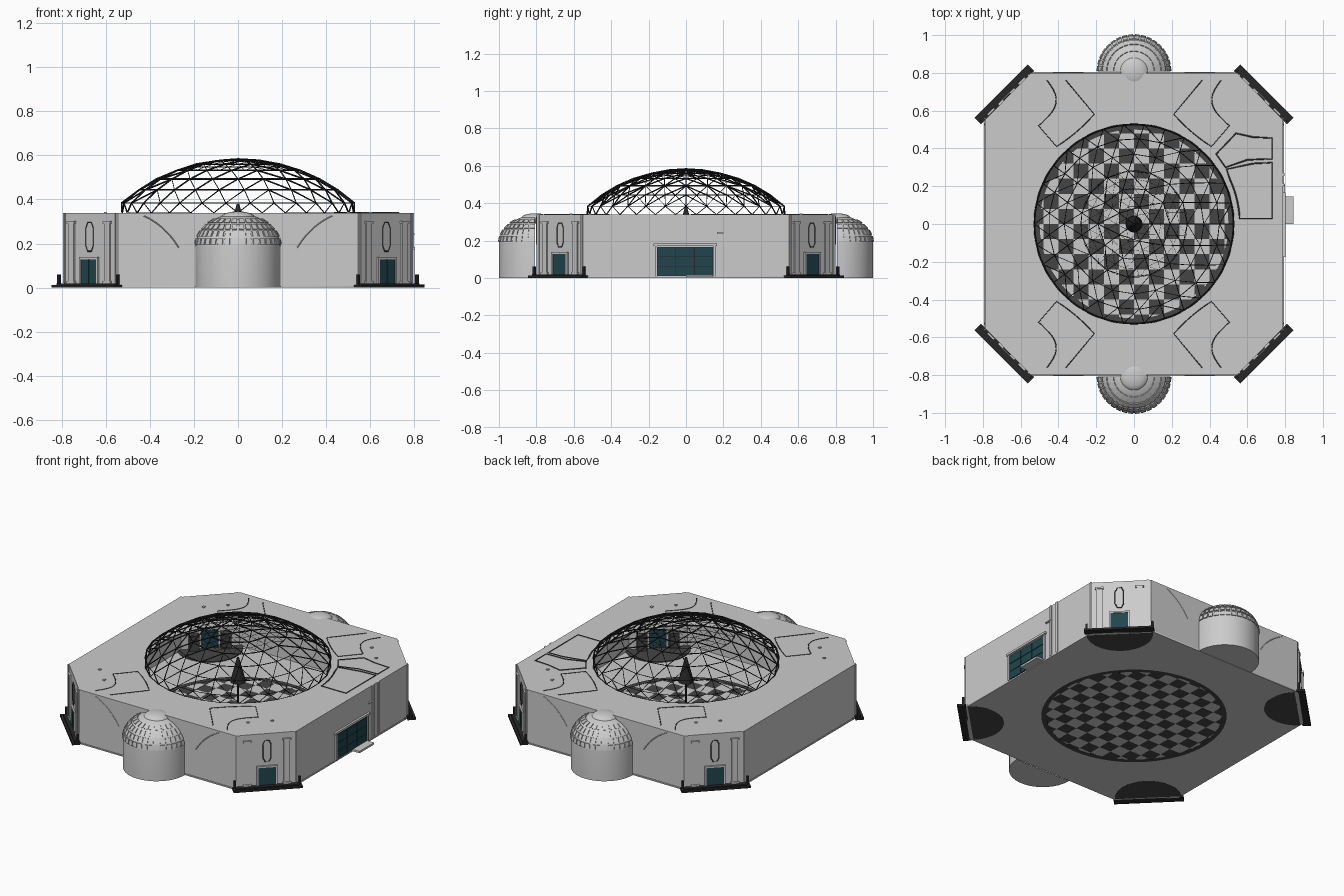
import bpy, bmesh, math
from math import sin, cos, pi, radians, hypot
from mathutils import Matrix, Vector

if "Cube" in bpy.data.objects:
    bpy.data.objects.remove(bpy.data.objects["Cube"])

H = 0.338          # roof height
HOLE = 0.528       # radius of roof opening
OCT = [(.79, .55), (.545, .80), (-.545, .80), (-.79, .55),
       (-.79, -.55), (-.545, -.80), (.545, -.80), (.79, -.55)]

def material(name, col):
    m = bpy.data.materials.new(name)
    m.diffuse_color = (*col, 1)
    m.use_nodes = True
    m.node_tree.nodes["Principled BSDF"].inputs["Base Color"].default_value = m.diffuse_color
    return m

BLACK = material("black_metal", (.02, .02, .02))
DARK = material("dark_stone", (.06, .06, .06))
TEAL = material("dark_teal", (.015, .06, .075))

def add(name, data, mat=None):
    ob = bpy.data.objects.new(name, data)
    bpy.context.collection.objects.link(ob)
    if mat:
        data.materials.append(mat)
    return ob

def from_bm(name, bm, mat=None, smooth=False):
    bmesh.ops.remove_doubles(bm, verts=bm.verts, dist=1e-5)
    bmesh.ops.recalc_face_normals(bm, faces=bm.faces)
    me = bpy.data.meshes.new(name)
    bm.to_mesh(me)
    bm.free()
    ob = add(name, me, mat)
    if smooth:
        bpy.context.view_layer.objects.active = ob
        ob.select_set(True)
        bpy.ops.object.shade_smooth_by_angle(angle=radians(35))
        ob.select_set(False)
    return ob

def boxes(name, items, frames=(Matrix(),), mat=None):
    """items: (x0, x1, y0, y1, z0, z1), repeated in every frame"""
    bm = bmesh.new()
    for f in frames:
        for x0, x1, y0, y1, z0, z1 in items:
            m = Matrix.Translation(((x0+x1)/2, (y0+y1)/2, (z0+z1)/2)) @ Matrix.Diagonal((x1-x0, y1-y0, z1-z0, 1))
            bmesh.ops.create_cube(bm, size=1, matrix=f @ m)
    return from_bm(name, bm, mat)

def plate(name, loops, z0, z1, mat=None):
    cu = bpy.data.curves.new(name, 'CURVE')
    cu.dimensions, cu.fill_mode, cu.extrude = '2D', 'BOTH', (z1-z0)/2
    for pts in loops:
        sp = cu.splines.new('POLY')
        sp.points.add(len(pts)-1)
        sp.use_cyclic_u = True
        for p, q in zip(sp.points, pts):
            p.co = (q[0], q[1], 0, 1)
    ob = add(name, cu, mat)
    ob.location.z = (z0+z1)/2
    return ob

def lines(name, paths, mat=BLACK, r=.0025, closed=False):
    cu = bpy.data.curves.new(name, 'CURVE')
    cu.dimensions, cu.bevel_depth, cu.bevel_resolution = '3D', r, 0
    for pts in paths:
        sp = cu.splines.new('POLY')
        sp.points.add(len(pts)-1)
        sp.use_cyclic_u = closed
        for p, q in zip(sp.points, pts):
            p.co = (*q, 1)
    return add(name, cu, mat)

def arc(cx, cy, r, a0, a1, n):
    return [(cx + r*cos(radians(a0+(a1-a0)*i/n)), cy + r*sin(radians(a0+(a1-a0)*i/n))) for i in range(n+1)]

circle = arc(0, 0, HOLE, 0, 354, 59)

# outer walls, roof with round opening, floor slab
bm = bmesh.new()
lo = [bm.verts.new((x, y, .004)) for x, y in OCT]
hi = [bm.verts.new((x, y, H)) for x, y in OCT]
for i in range(8):
    j = (i+1) % 8
    bm.faces.new((lo[i], lo[j], hi[j], hi[i]))
walls = from_bm("walls", bm)
sol = walls.modifiers.new("thickness", 'SOLIDIFY')
sol.thickness, sol.offset = .012, -1
plate("roof", [OCT, circle], H-.008, H)
plate("floor", [[(x*1.005, y*1.005) for x, y in OCT], circle], 0, .008)

# checkered hall floor, visible from both sides
for dark in (0, 1):
    bm = bmesh.new()
    s = .08 / 3
    for i in range(-7, 7):
        for j in range(-7, 7):
            if (i+j) % 2 != dark:
                continue
            for k in range(9):
                a, b = i*.08 + k % 3*s, j*.08 + k//3*s
                if hypot(a+s/2, b+s/2) > .51:
                    continue
                for z in (.001, .01):
                    q = []
                    for u, v in ((a, b), (a+s, b), (a+s, b+s), (a, b+s)):
                        f = min(1, .51/max(hypot(u, v), 1e-6))
                        q.append(bm.verts.new((u*f, v*f, z)))
                    bm.faces.new(q)
    from_bm(("light_tiles", "dark_tiles")[dark], bm, (None, DARK)[dark])
plate("floor_ring", [circle, arc(0, 0, .50, 0, 354, 59)], 0, .012, DARK)

# lattice dome: triangulated cap of 5k-sided rings on a short drum
def lattice(name, rings, thick, drum=False):
    bm = bmesh.new()
    amax = math.asin(.528/.80) * rings[1] / 6
    n = rings[0]
    def v(k, s, j):
        t = amax*k/n
        a = 2*pi*(s + (j/k if k else 0))/5
        return bm.verts.new((.8*sin(t)*cos(a), .8*sin(t)*sin(a), .583-.8*(1-cos(t))))
    for k in range(1, n+1):
        for s in range(5):
            for j in range(k):
                bm.faces.new((v(k, s, j), v(k, s, j+1), v(k-1, s, j)))
                if j < k-1:
                    bm.faces.new((v(k-1, s, j), v(k, s, j+1), v(k-1, s, j+1)))
    if drum:
        zt = .583-.8*(1-cos(amax))
        p = lambda i, z: bm.verts.new((HOLE*cos(2*pi*i/30), HOLE*sin(2*pi*i/30), z))
        for i in range(30):
            bm.faces.new((p(i, zt), p(i+1, zt), p(i+.5, H)))
            bm.faces.new((p(i+.5, H), p(i+1.5, H), p(i+1, zt)))
    ob = from_bm(name, bm, BLACK)
    w = ob.modifiers.new("struts", 'WIREFRAME')
    w.thickness, w.use_even_offset, w.use_boundary = thick, False, True
    return ob

lattice("dome_lattice", (6, 6), .008, True)
lattice("dome_fine_lattice", (6, 3), .003)

# centre spire on a thin pole
bm = bmesh.new()
bmesh.ops.create_cone(bm, segments=16, radius1=.045, radius2=.006, depth=.15, cap_ends=True,
                      matrix=Matrix.Translation((0, 0, .305)))
bmesh.ops.create_cone(bm, segments=8, radius1=.006, radius2=.006, depth=.23, cap_ends=True,
                      matrix=Matrix.Translation((0, 0, .12)))
from_bm("centre_spire", bm, BLACK)

# round apses at front and back, with tiled domes and small caps
R, AY, SZ, SH = .193, .807, .185, .15
def sphere(lat, lon, k=1):
    return Vector((k*R*cos(lat)*cos(lon), k*R*cos(lat)*sin(lon), SZ + k*SH*sin(lat)))

for side, frame in (("back", Matrix.Translation((0, AY, 0))),
                    ("front", Matrix.Rotation(pi, 4, 'Z') @ Matrix.Translation((0, AY, 0)))):
    bm = bmesh.new()
    prof = [Vector((R, 0, 0))] + [sphere(radians(a), 0) for a in range(0, 91, 9)]
    def ring(p, n):
        return [bm.verts.new((p.x*cos(pi*i/n), p.x*sin(pi*i/n), p.z)) for i in range(n+1)]
    for p, q in zip(prof, prof[1:]):
        a, b = ring(p, 24), ring(q, 24)
        for i in range(24):
            bm.faces.new((a[i], a[i+1], b[i+1], b[i]))
    bm.faces.new(ring(Vector((R, 0, 0)), 24))
    from_bm(side + "_apse", bm, None, True).matrix_world = frame
    bm = bmesh.new()
    for row, n in enumerate((18, 18, 16, 12)):
        l0, l1 = radians(4 + row*14), radians(14.5 + row*14)
        for i in range(n):
            o0, o1 = pi*(i+.12)/n, pi*(i+.88)/n
            c = [(l0, o0), (l0, o1), (l1, o1), (l1, o0)]
            inn = [bm.verts.new(sphere(*p, .99)) for p in c]
            out = [bm.verts.new(sphere(*p, 1.03)) for p in c]
            bm.faces.new(out)
            for k in range(4):
                bm.faces.new((inn[k], inn[k-1], out[k-1], out[k]))
    from_bm(side + "_apse_tiles", bm).matrix_world = frame
    bm = bmesh.new()
    bmesh.ops.create_uvsphere(bm, u_segments=24, v_segments=12, radius=1,
                              matrix=Matrix.Translation((0, 0, .318)) @ Matrix.Diagonal((.075, .075, .028, 1)))
    from_bm(side + "_apse_cap", bm, None, True).matrix_world = frame
    # curved wall seams beside the apse
    seams = [[(sx*(.58-x), -.007, z) for x, z in arc(0, 0, .36, 30, 65, 12)] for sx in (1, -1)]
    lines(side + "_wall_seams", seams, None, .0025).matrix_world = frame

# the four entrance corners: local +y points outward, y = 0 on the wall
D = (.6675 + .675) / math.sqrt(2)
corners = [Matrix.Rotation(radians(a-90), 4, 'Z') @ Matrix.Translation((0, D, 0)) for a in (45, 135, 225, 315)]
boxes("corner_doors", [(-.05, -.003, -.02, .006, .012, .128), (.003, .05, -.02, .006, .012, .128),
                       (-.05, .05, -.016, .003, .012, .128)], corners, TEAL)
boxes("corner_door_frames", [(-.06, -.05, -.018, .01, .008, .138), (.05, .06, -.018, .01, .008, .138),
                             (-.06, .06, -.018, .01, .128, .138)], corners)
boxes("corner_pilasters", [b for s in (-1, 1) for b in (
    (s*.115-.018, s*.115+.018, 0, .008, .02, .29), (s*.115-.024, s*.115+.024, 0, .011, .29, .302),
    (s*.162-.006, s*.162+.006, 0, .006, .02, H), (s*.115-.024, s*.115+.024, 0, .012, .008, .03))], corners)
boxes("corner_steps", [(-.20, .20, -.004, .045, 0, .012), (-.185, .185, -.004, .03, .012, .018)], corners, BLACK)
boxes("corner_step_posts", [(s*.188-.006, s*.188+.006, .004, .016, .012, .06) for s in (-1, 1)], corners, BLACK)
boxes("inner_door_blocks", [(-.12, -.065, -.05, -.012, .01, .11), (.065, .12, -.05, -.012, .01, .11)], corners, DARK)
octo = [(-.024, .19), (-.012, .165), (.012, .165), (.024, .19), (.024, .27), (.012, .295), (-.012, .295), (-.024, .27)]
lines("corner_wall_ornaments", [[m @ Vector((x, .003, z)) for x, z in octo] for m in corners], DARK, .003, True)
for i, m in enumerate(corners):
    half = [(m @ Vector((x, y - .015, 0)))[:2] for x, y in arc(0, 0, .19, 180, 360, 20)]
    plate("inner_mat_%d" % (i+1), [half], -.0005, .013, DARK)

# wide gate on the right side
boxes("gate_panels", [(.775, .797, -.153+.1*i, -.057+.1*i, .012+.051*j, .06+.051*j)
                      for i in range(3) for j in range(3)], mat=TEAL)
boxes("gate_back", [(.775, .793, -.155, .147, .01, .166)], mat=BLACK)
boxes("gate_frame", [(.78, .80, -.165, -.155, .008, .18), (.78, .80, .147, .157, .008, .18),
                     (.78, .803, -.175, .167, .172, .185)])
boxes("gate_side_trim", [(.785, .797, .20, .215, .008, H), (.785, .797, .255, .27, .008, H),
                         (.785, .80, .165, .21, .238, .245)])
boxes("gate_landing", [(.785, .845, 0, .145, .004, .016)])

# seams and small vents on the roof
z = H + .0005
panel = arc(0, 0, .60, 70, 45, 8)
panel = [(.36, .76), (.21, .58)] + [(.21+.2*t/6, .58-.17*t/6-.012*sin(pi*t/6)) for t in range(1, 7)]
panel += [(.505, .52)] + [(.505-.07*sin(pi*t/10)-.045*t/10, .52+.24*t/10) for t in range(1, 11)]
lines("roof_corner_seams", [[(sx*x, sy*y, z) for x, y in panel] for sx in (1, -1) for sy in (1, -1)], DARK)
side_a = [(.73, .03), (.73, .325), (.63, .32), (.49, .29)] + arc(0, 0, .56, 28, 3, 8)[1:]
side_b = [(.73, .345), (.73, .455), (.63, .46), (.54, .48), (.435, .37), (.485, .30), (.60, .34)]
lines("roof_side_seams", [[(x, y, z) for x, y in p] for p in (side_a, side_b)], DARK, .004, True)
boxes("roof_vents", [(sx*x-.007, sx*x+.007, sy*y-.007, sy*y+.007, H-.003, H+.006)
                     for sx in (1, -1) for sy in (1, -1) for x, y in ((.50, .615), (.60, .515))])
